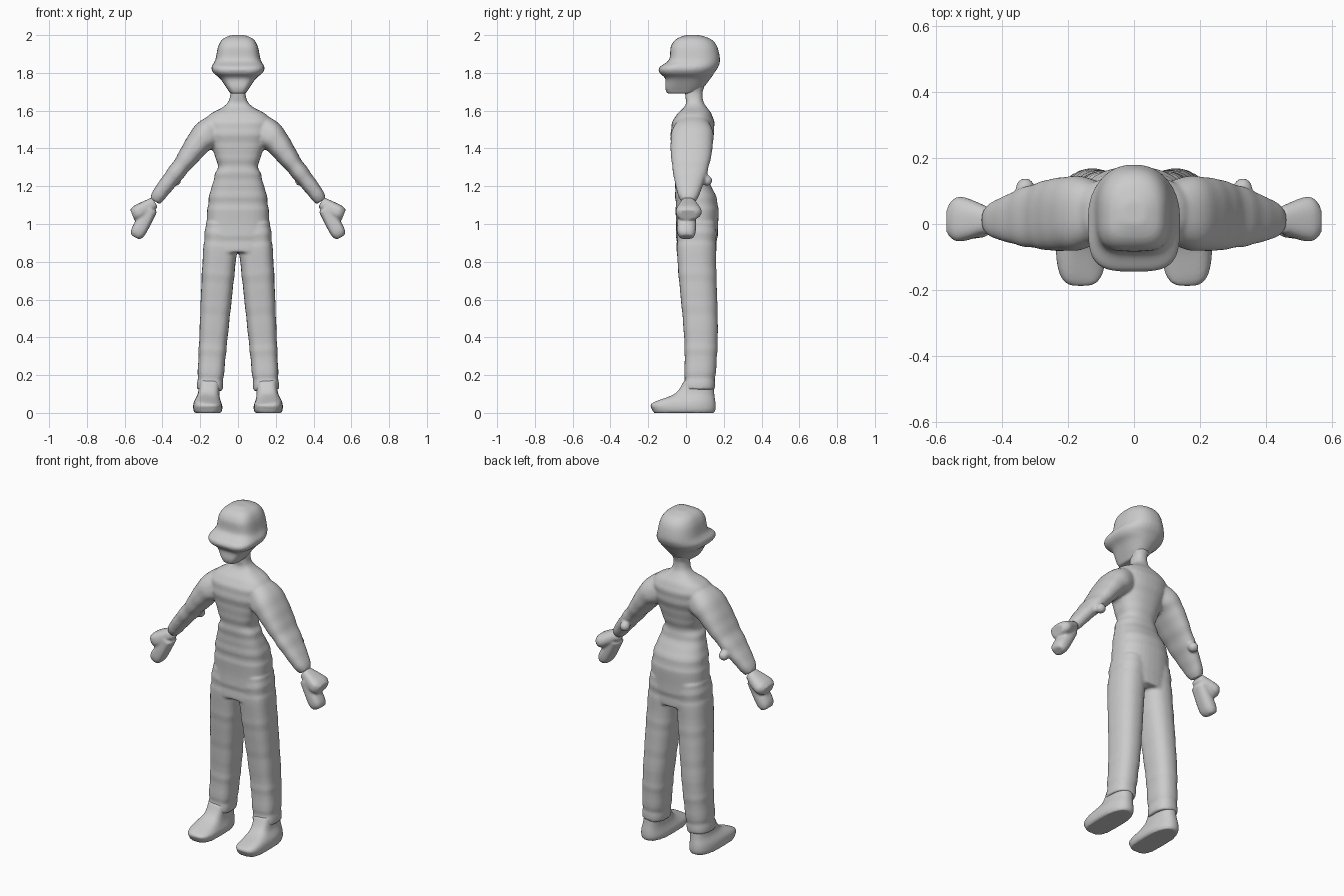
import bpy, bmesh, math
from mathutils import Matrix, Vector

cube = bpy.data.objects.get("Cube")
if cube:
    bpy.data.objects.remove(cube)

grey = bpy.data.materials.new("plain grey")
grey.use_nodes = True
colour = (.6, .6, .6, 1)
grey.diffuse_color = colour
grey.node_tree.nodes["Principled BSDF"].inputs["Base Color"].default_value = colour

SIDES = 36
STEPS = 10


def blend(before, start, end, after, t):
    """Smooth curve from start to end, guided by the neighbouring sections."""
    values = []
    for a, b, c, d in zip(before, start, end, after):
        slope_in, slope_out = (c - a) / 2, (d - b) / 2
        ease = t * t * (3 - 2 * t)
        values.append(b + (c - b) * ease
                      + slope_in * t * (1 - t) ** 2
                      - slope_out * t * t * (1 - t))
    return values


def refine(sections):
    """Fill in smooth in-between sections."""
    padded = [sections[0], *sections, sections[-1]]
    rows = []
    for before, start, end, after in zip(padded, padded[1:], padded[2:], padded[3:]):
        rows += [blend(before, start, end, after, step / STEPS) for step in range(STEPS)]
    rows.append(sections[-1])
    return rows


def rounded(value, squareness):
    return math.copysign(abs(value) ** (2 / squareness), value)


def tube(bm, sections, side=1, squareness=3, ripple=0):
    """Skin a tube; a section is (x, z, half width, front y, back y)."""
    rows = refine(sections)
    rings = []
    for index, (x, z, half, front, back) in enumerate(rows):
        previous = rows[max(index - 1, 0)]
        following = rows[min(index + 1, len(rows) - 1)]
        run, rise = following[0] - previous[0], following[1] - previous[1]
        across = Vector((-rise, 0, run)).normalized()
        fold = ripple * (math.sin(95 * z) + math.sin(61 * z))
        centre = Vector((x, (front + back) / 2, z))
        ring = []
        for k in range(SIDES):
            angle = math.tau * k / SIDES
            power = squareness if math.sin(angle) < 0 else 2.3
            point = centre + across * rounded(math.cos(angle), power) * (half + fold)
            point.y += rounded(math.sin(angle), power) * ((back - front) / 2 + fold)
            point.x *= side
            ring.append(bm.verts.new(point))
        rings.append(ring)
    for lower, upper in zip(rings, rings[1:]):
        for k in range(SIDES):
            after = (k + 1) % SIDES
            bm.faces.new((lower[k], lower[after], upper[after], upper[k]))
    bm.faces.new(rings[0])
    bm.faces.new(rings[-1])


def centred(levels):
    """Place level sections on the middle plane."""
    return [(0, *level) for level in levels]


def finish(name, bm, voxel=.008, smoothing=2):
    """Fuse the overlapping skins of one object and soften them."""
    bmesh.ops.recalc_face_normals(bm, faces=bm.faces)
    mesh = bpy.data.meshes.new(name)
    bm.to_mesh(mesh)
    bm.free()
    mesh.materials.append(grey)
    part = bpy.data.objects.new(name, mesh)
    bpy.context.collection.objects.link(part)
    fuse = part.modifiers.new("fuse", "REMESH")
    fuse.mode = "VOXEL"
    fuse.voxel_size = voxel
    fuse.use_smooth_shade = True
    soften = part.modifiers.new("soften", "SMOOTH")
    soften.iterations = smoothing


# Torso with neck
torso = centred([
    (.85, .17, -.05, .16),
    (1.1, .16, -.055, .17),
    (1.25, .125, -.06, .11),
    (1.32, .11, -.065, .11),
    (1.5, .17, -.08, .15),
    (1.57, .16, -.055, .14),
    (1.62, .08, -.01, .11),
    (1.67, .04, 0, .085),
    (1.73, .05, -.02, .1),
])

# Sleeve from shoulder to wrist, trouser leg from hip to ankle
sleeve = [
    (.08, 1.51, .09, -.04, .12),
    (.18, 1.46, .075, -.08, .145),
    (.29, 1.32, .05, -.075, .125),
    (.4, 1.18, .04, -.05, .08),
    (.44, 1.12, .03, -.025, .05),
]
leg = [
    (.08, 1, .09, -.045, .16),
    (.1, .8, .088, -.045, .16),
    (.13, .4, .075, -.01, .168),
    (.15, .12, .067, -.01, .15),
]

# Clothed body, fused from torso, sleeves and legs
body = bmesh.new()
tube(body, torso, ripple=.0015)
for side in (1, -1):
    tube(body, sleeve, side, squareness=2.5, ripple=.001)
    tube(body, leg, side, ripple=.0015)
    # Loose fold of cloth behind the forearm
    spot = Matrix.Translation((side * .33, .11, 1.23))
    bmesh.ops.create_icosphere(body, subdivisions=2, radius=.03, matrix=spot)
finish("clothed_body", body, smoothing=4)

# Head with a brow band and narrow chin
head = bmesh.new()
tube(head, centred([
    (1.69, .04, -.1, .05),
    (1.72, .06, -.11, .09),
    (1.77, .095, -.11, .13),
    (1.8, .13, -.14, .15),
    (1.83, .14, -.14, .17),
    (1.87, .12, -.09, .18),
    (1.94, .105, -.08, .165),
    (1.98, .08, -.05, .13),
    (2, .035, 0, .07),
]), squareness=3.6)
finish("head", head)

# Mitten hand: a broad palm with fingers hanging below
palm = [
    (.44, 1.115, .03, -.025, .05),
    (.525, 1.065, .04, -.053, .083),
    (.56, 1.05, .03, -.035, .06),
]
fingers = [
    (.46, 1.08, .035, -.04, .055),
    (.525, .965, .04, -.047, .052),
    (.545, .93, .025, -.03, .04),
]

# Shoe from sole to ankle
shoe = [
    (.16, 0, .07, -.17, .15),
    (.16, .02, .077, -.18, .157),
    (.16, .05, .075, -.18, .157),
    (.155, .1, .057, -.06, .15),
    (.15, .17, .057, -.01, .145),
]

for side, word in ((1, "left"), (-1, "right")):
    hand = bmesh.new()
    tube(hand, palm, side)
    tube(hand, fingers, side)
    finish(word + "_hand", hand)
    foot = bmesh.new()
    tube(foot, shoe, side, squareness=3.4)
    finish(word + "_shoe", foot)
